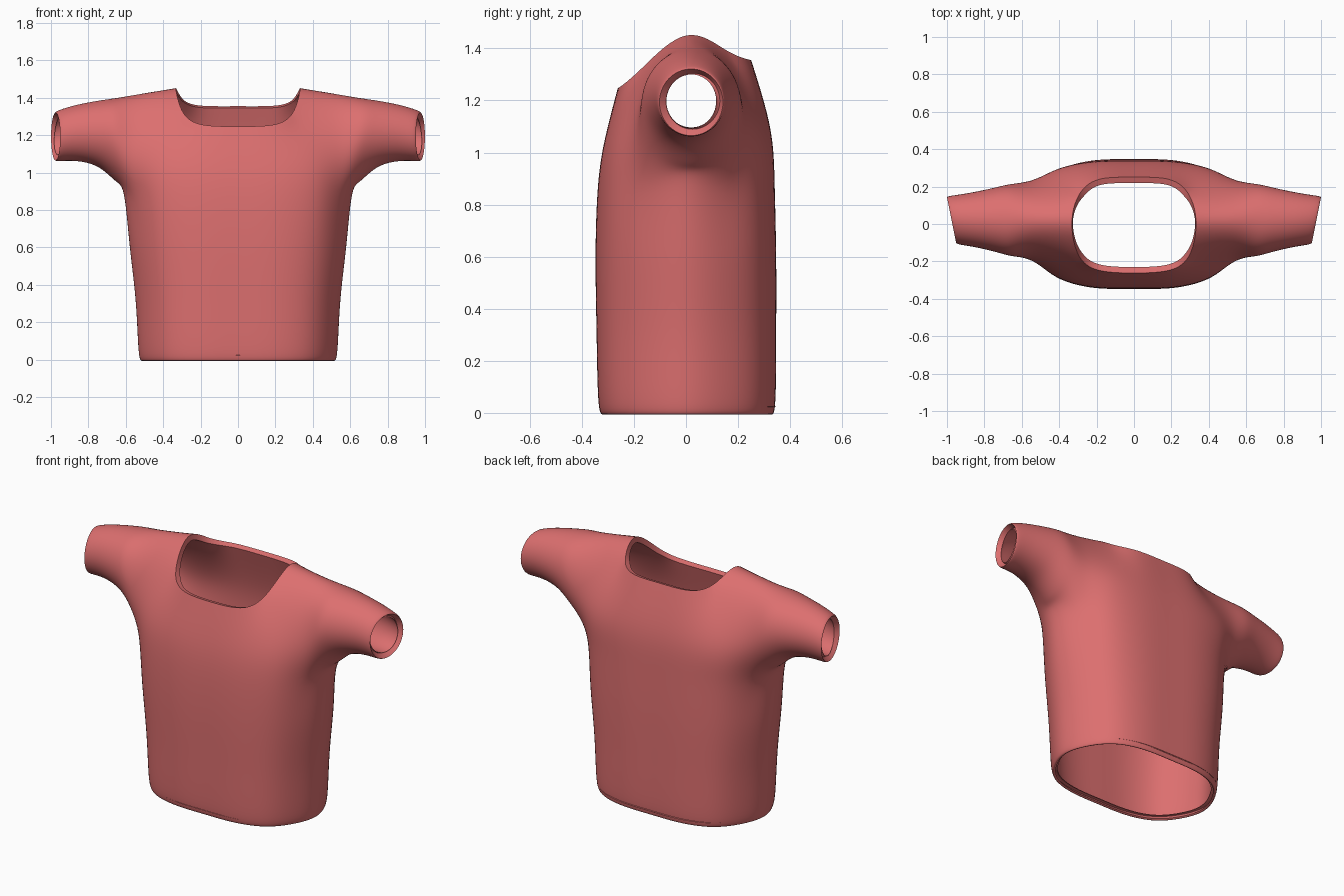
import bpy, bmesh, math
from mathutils import Vector

if "Cube" in bpy.data.objects:
    bpy.data.objects.remove(bpy.data.objects["Cube"])

# Half torso rings, front centre -> side -> back centre (x, y)
def ring(z, w, f, b):
    pts = [(0, -f), (.36 * w, -.985 * f), (.69 * w, -.83 * f), (.9 * w, -.48 * f), (w, 0),
           (.9 * w, .48 * b), (.69 * w, .83 * b), (.36 * w, .985 * b), (0, b)]
    return [Vector((x, y, z)) for x, y in pts]

rows = [ring(0, .505, .312, .322), ring(.035, .53, .335, .342), ring(.3, .546, .343, .346),
        ring(.6, .578, .347, .346), ring(.88, .61, .337, .34)]

# Chest and neckline rows; the last point of each is on the armhole
front = [[(0, -.307, 1.07), (.2, -.302, 1.07), (.4, -.258, 1.08), (.55, -.192, 1.1)],
         [(0, -.262, 1.247), (.19, -.247, 1.257), (.297, -.165, 1.328), (.53, -.125, 1.31)]]
back = [[(0, .322, 1.1), (.2, .318, 1.1), (.4, .283, 1.1), (.55, .233, 1.11)],
        [(0, .25, 1.355), (.19, .238, 1.358), (.297, .15, 1.395), (.53, .15, 1.335)]]
neck_side, shoulder = (.332, 0, 1.45), (.53, .01, 1.418)

# Sleeve rings: x, centre z, radius y, radius z, tilt
sleeve = [(.655, 1.176, .192, .222, .03), (.75, 1.208, .17, .176, .08),
          (.87, 1.211, .144, .149, .15), (.955, 1.198, .13, .136, .2),
          (.975, 1.193, .122, .128, .2)]

bm = bmesh.new()
centre = {}

def build_half(s):
    def vert(p):
        p = Vector(p)
        if p.x == 0:
            key = tuple(p)
            if key not in centre:
                centre[key] = bm.verts.new(p)
            return centre[key]
        return bm.verts.new((p.x * s, p.y, p.z))

    def grid(lines, closed=False):
        for a, b in zip(lines, lines[1:]):
            n = len(a)
            for i in range(n if closed else n - 1):
                j = (i + 1) % n
                bm.faces.new((a[i], a[j], b[j], b[i]))

    # Body
    body = [[vert(p) for p in r] for r in rows]
    grid(body)
    top = body[-1]
    # Chest and back panels
    f = [top[:4]] + [[vert(p) for p in r] for r in front]
    b = [top[:4:-1]] + [[vert(p) for p in r] for r in back]
    grid(f)
    grid(b)
    # Shoulder bridge
    n, t = vert(neck_side), vert(shoulder)
    for panel in (f, b):
        bm.faces.new((panel[2][2], panel[2][3], t, n))
    # Sleeve, starting from the armhole loop
    loops = [[top[3], top[4], top[5], b[1][3], b[2][3], t, f[2][3], f[1][3]]]
    for x, cz, ry, rz, tilt in sleeve:
        loop = []
        for k in range(8):
            a = math.radians(225 + 45 * k)
            y = ry * math.cos(a)
            loop.append(vert((x + tilt * y, .02 + y, cz + rz * math.sin(a))))
        loops.append(loop)
    grid(loops, True)

build_half(1)
build_half(-1)
bmesh.ops.recalc_face_normals(bm, faces=bm.faces)
lowest_front = min(bm.faces, key=lambda q: q.calc_center_median().y)
if lowest_front.normal.y > 0:
    bmesh.ops.reverse_faces(bm, faces=bm.faces)
mesh = bpy.data.meshes.new("shirt")
bm.to_mesh(mesh)
bm.free()

shirt = bpy.data.objects.new("shirt", mesh)
bpy.context.collection.objects.link(shirt)
sub = shirt.modifiers.new("smooth_cloth", 'SUBSURF')
sub.levels = sub.render_levels = 1

# Adjust the cage so that the smooth surface passes through the given points
target = [v.co.copy() for v in mesh.vertices]
for _ in range(8):
    dg = bpy.context.evaluated_depsgraph_get()
    dg.update()
    smooth = shirt.evaluated_get(dg).data
    shift = [t - smooth.vertices[i].co for i, t in enumerate(target)]
    for v, d in zip(mesh.vertices, shift):
        v.co += d * .8
    mesh.update()
    shirt.update_tag()

# Cloth thickness
sub.levels = sub.render_levels = 3
solid = shirt.modifiers.new("cloth_thickness", 'SOLIDIFY')
solid.thickness = .033
solid.offset = -1
dg = bpy.context.evaluated_depsgraph_get()
dg.update()
final = bpy.data.meshes.new_from_object(shirt.evaluated_get(dg))
shirt.modifiers.clear()
shirt.data = final

# Colour and shading
red = bpy.data.materials.new("soft_red")
red.diffuse_color = (.72, .16, .16, 1)
red.use_nodes = True
red.node_tree.nodes["Principled BSDF"].inputs["Base Color"].default_value = red.diffuse_color
final.materials.clear()
final.materials.append(red)
bpy.context.view_layer.objects.active = shirt
shirt.select_set(True)
bpy.ops.object.shade_smooth_by_angle(angle=math.radians(40))
